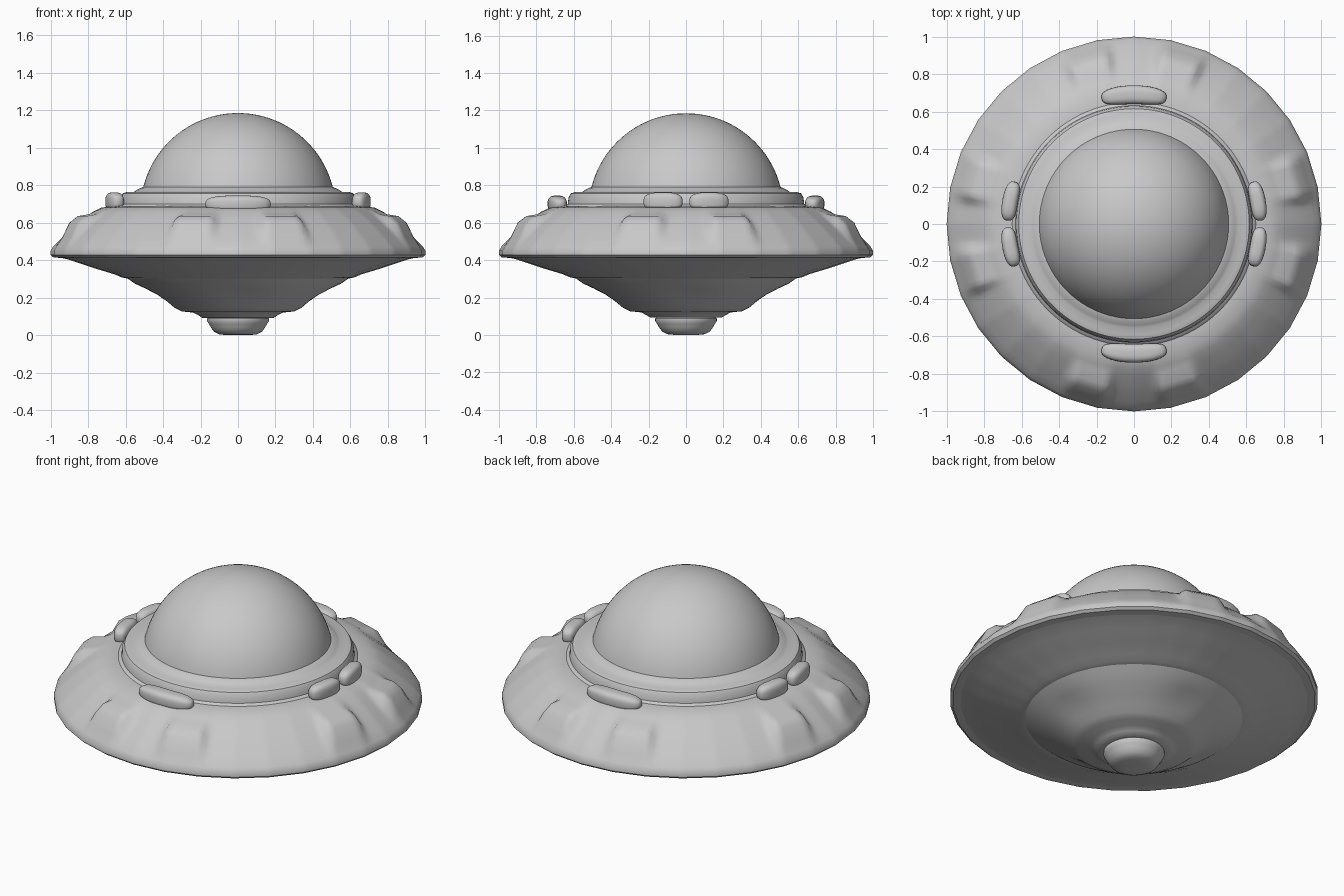
import bpy, bmesh
from math import sin, cos, pi, radians, copysign, exp

if "Cube" in bpy.data.objects:
    bpy.data.objects.remove(bpy.data.objects["Cube"])

GREY = (0.58, 0.58, 0.58, 1)
grey = bpy.data.materials.new("matte grey")
grey.use_nodes = True
grey.diffuse_color = GREY
grey.node_tree.nodes["Principled BSDF"].inputs["Base Color"].default_value = GREY


def finish(bm, name, angle):
    """Turn a bmesh into a smooth-shaded grey object."""
    bmesh.ops.recalc_face_normals(bm, faces=bm.faces)
    mesh = bpy.data.meshes.new(name)
    bm.to_mesh(mesh)
    bm.free()
    mesh.materials.append(grey)
    ob = bpy.data.objects.new(name, mesh)
    bpy.context.collection.objects.link(ob)
    bpy.ops.object.select_all(action="DESELECT")
    ob.select_set(True)
    bpy.context.view_layer.objects.active = ob
    bpy.ops.object.shade_smooth_by_angle(angle=radians(angle))
    return ob


def lathe(name, rows, segments, shape, angle=35):
    """Sweep rows round z; shape(row, a) gives radius and height at angle a."""
    bm = bmesh.new()
    rings = []
    for row in rows:
        ring = []
        for i in range(segments):
            a = 2 * pi * i / segments
            r, z = shape(row, a)
            ring.append(bm.verts.new((r * cos(a), r * sin(a), z)))
        rings.append(ring)
    for low, high in zip(rings, rings[1:]):
        for i in range(segments):
            j = (i + 1) % segments
            bm.faces.new((low[i], low[j], high[j], high[i]))
    bm.faces.new(rings[0])
    bm.faces.new(rings[-1])
    return finish(bm, name, angle)


def plain(row, a):
    return row


def from_axis(a):
    """Signed angle to the nearest of the four main directions."""
    return (a + pi / 4) % (pi / 2) - pi / 4


def facet(a):
    """Radius factor that turns a circle into a 32-sided outline."""
    step = 2 * pi / 32
    return cos(step / 2) / cos(a % step - step / 2)


# Upper hull: a sloped skirt that swells into four pairs of raised panels
skirt = [(0.95, 0.51), (0.91, 0.55), (0.87, 0.585), (0.82, 0.625),
         (0.775, 0.658), (0.73, 0.68), (0.66, 0.69)]
panel = [(0.952, 0.525), (0.915, 0.60), (0.87, 0.635), (0.81, 0.645),
         (0.773, 0.663), (0.73, 0.68), (0.66, 0.69)]
rim = [(0.95, 0.412), (0.985, 0.415), (1.0, 0.428), (1.0, 0.45), (0.985, 0.475)]


def skirt_shape(row, a):
    base, raised = row
    off = abs(abs(from_axis(a)) - radians(15.5))
    t = min(max((radians(9.5) - off) / radians(4), 0), 1)
    w = t * t * (3 - 2 * t)
    r, z = (b + (p - b) * w for b, p in zip(base, raised))
    return r * facet(a), z


lathe("upper_hull", [(p, p) for p in rim] + list(zip(skirt, panel)), 256, skirt_shape)

# Stepped collar around the dome
lathe("dome_collar", [(0.66, 0.67), (0.65, 0.69), (0.632, 0.70), (0.628, 0.735),
                      (0.615, 0.757), (0.59, 0.765), (0.555, 0.765),
                      (0.54, 0.775), (0.52, 0.785), (0.50, 0.792)], 96, plain)

# Glass-like dome
R, CENTRE = 0.521, 0.664
arc = [radians(8 + 81 * i / 24) for i in range(25)]
lathe("dome", [(R * cos(t), CENTRE + R * sin(t)) for t in arc], 96, plain)

# Underside: shallow outer dish
lathe("under_dish", [(0.58, 0.30), (0.62, 0.308), (0.66, 0.325), (0.75, 0.352),
                     (0.85, 0.385), (0.91, 0.405), (0.97, 0.418)], 128,
      lambda row, a: (row[0] * facet(a), row[1]))


# Underside: inner bowl with a soft dent on each of the four sides
def bowl_shape(row, a):
    r, z = row
    dent = exp(-(from_axis(a) / 0.3) ** 2 - ((z - 0.21) / 0.045) ** 2)
    return r, z + 0.018 * dent


lathe("lower_bowl", [(0.15, 0.092), (0.19, 0.092), (0.21, 0.105), (0.24, 0.12),
                     (0.30, 0.126), (0.34, 0.145), (0.38, 0.172), (0.44, 0.205),
                     (0.50, 0.24), (0.55, 0.272), (0.60, 0.31)], 96, bowl_shape)

# Rounded nozzle at the bottom
lathe("bottom_nozzle", [(0.06, 0), (0.10, 0.004), (0.128, 0.018), (0.145, 0.042),
                        (0.155, 0.06), (0.165, 0.075), (0.165, 0.088),
                        (0.15, 0.10)], 64, plain)


# Rounded pods bent around the collar
def pod(name, direction, half_angle, radius, z, width, height):
    bm = bmesh.new()
    bmesh.ops.create_uvsphere(bm, u_segments=32, v_segments=20, radius=1)
    for v in bm.verts:
        x, y, h = (copysign(abs(c) ** 0.7, c) for c in v.co)
        a = radians(direction + half_angle * x)
        r = radius + width * y
        v.co = (r * cos(a), r * sin(a), z + height * h)
    finish(bm, name, 60)


for side, name in ((0, "left"), (180, "right")):
    for sign, end in ((-1, "a"), (1, "b")):
        pod(f"{name}_pod_{end}", side + sign * 10.5, 9, 0.672, 0.712, 0.042, 0.05)
for side, name in ((90, "back"), (270, "front")):
    pod(f"{name}_pod", side, 14.5, 0.69, 0.70, 0.05, 0.045)
